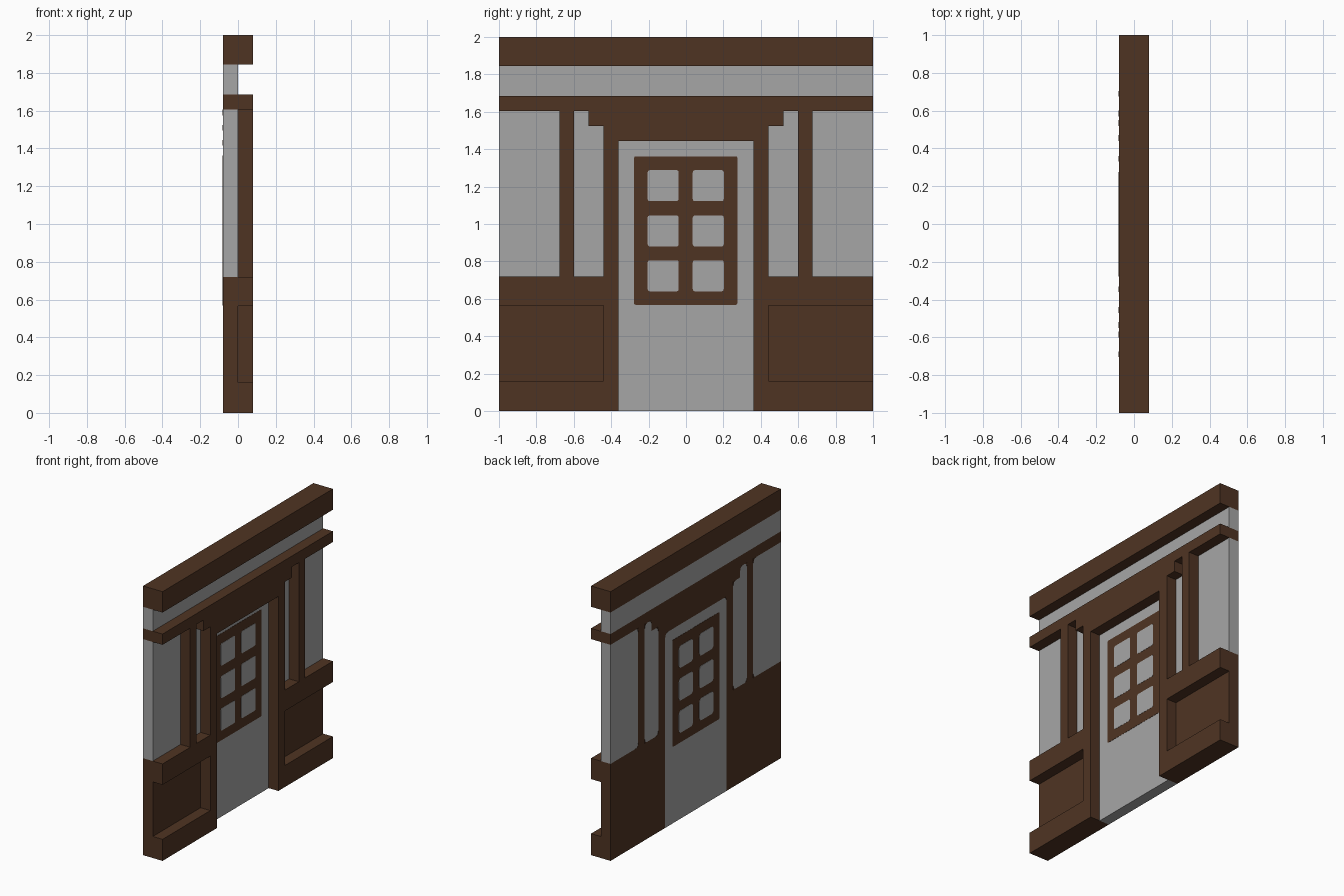
import bpy, bmesh, math

cube = bpy.data.objects.get("Cube")
if cube:
    bpy.data.objects.remove(cube, do_unlink=True)


def make_material(name, rgb):
    m = bpy.data.materials.new(name)
    m.use_nodes = True
    m.diffuse_color = (*rgb, 1)
    b = next(n for n in m.node_tree.nodes if n.type == 'BSDF_PRINCIPLED')
    b.inputs["Base Color"].default_value = (*rgb, 1)
    b.inputs["Roughness"].default_value = 0.9
    return m


WOOD = make_material("dark brown wood", (0.078, 0.034, 0.0165))
PALE = make_material("pale grey panel", (0.38, 0.38, 0.38))

BACK, MID, FRONT = -0.08, 0.0, 0.08   # wall depth along x
SKIN = 0.0015                         # thickness of surface details


def prism(name, outline, x0, x1, mat):
    """Extrude a (y, z) outline from x0 to x1."""
    bm = bmesh.new()
    face = bm.faces.new([bm.verts.new((x0, y, z)) for y, z in outline])
    ext = bmesh.ops.extrude_face_region(bm, geom=[face])
    for v in ext["geom"]:
        if isinstance(v, bmesh.types.BMVert):
            v.co.x = x1
    bmesh.ops.recalc_face_normals(bm, faces=bm.faces)
    me = bpy.data.meshes.new(name)
    bm.to_mesh(me)
    bm.free()
    me.materials.append(mat)
    ob = bpy.data.objects.new(name, me)
    bpy.context.collection.objects.link(ob)
    return ob


def box(name, y0, y1, z0, z1, x0, x1, mat):
    return prism(name, [(y0, z0), (y1, z0), (y1, z1), (y0, z1)], x0, x1, mat)


def rounded_plate(name, y0, y1, z0, z1, r, x0, x1, mat):
    pts = []
    corners = [(y1 - r, z1 - r), (y0 + r, z1 - r), (y0 + r, z0 + r), (y1 - r, z0 + r)]
    for i, (cy, cz) in enumerate(corners):
        for k in range(5):
            a = math.radians(90 * i + 22.5 * k)
            pts.append((cy + r * math.cos(a), cz + r * math.sin(a)))
    return prism(name, pts, x0, x1, mat)


def corner_fillet(name, y, z, sy, sz, r=0.03):
    """Wood filler rounding a back panel corner; sy, sz point into the panel."""
    pts = [(y, z)]
    for k in range(5):
        a = math.radians(22.5 * k)
        pts.append((y + sy * r * (1 - math.sin(a)), z + sz * r * (1 - math.cos(a))))
    return prism(name, pts, BACK - SKIN, BACK, WOOD)


# Full width beams and the pale band between them
box("top_beam", -1, 1, 1.845, 2.0, BACK, FRONT, WOOD)
box("upper_band", -1, 1, 1.685, 1.845, BACK, MID, PALE)
box("middle_beam", -1, 1, 1.605, 1.685, BACK, FRONT, WOOD)

# Stepped lintel over the door
half = [(0.36, 1.445), (0.44, 1.445), (0.44, 1.525), (0.52, 1.525), (0.52, 1.605)]
prism("door_lintel", half + [(-y, z) for y, z in reversed(half)], BACK, FRONT, WOOD)

# Door leaf
box("door_leaf", -0.36, 0.36, 0, 1.445, BACK, MID, PALE)


# Both sides of the doorway
def side_box(name, s, y0, y1, *rest):
    box(name, *sorted((s * y0, s * y1)), *rest)


for side, s in (("left", 1), ("right", -1)):
    # Wooden framing
    side_box(f"door_post_{side}", s, 0.36, 0.44, 0, 1.445, BACK, FRONT, WOOD)
    side_box(f"bottom_rail_{side}", s, 0.44, 1, 0, 0.16, BACK, FRONT, WOOD)
    side_box(f"lower_panel_{side}", s, 0.44, 1, 0.16, 0.565, BACK, MID, WOOD)
    side_box(f"waist_rail_{side}", s, 0.44, 1, 0.565, 0.72, BACK, FRONT, WOOD)
    side_box(f"slim_post_{side}", s, 0.60, 0.675, 0.72, 1.605, BACK, FRONT, WOOD)
    # Pale infill
    narrow = [(0.44, 0.72), (0.60, 0.72), (0.60, 1.605), (0.52, 1.605),
              (0.52, 1.525), (0.44, 1.525)]
    prism(f"narrow_panel_{side}", [(s * y, z) for y, z in narrow], BACK, MID, PALE)
    side_box(f"wide_panel_{side}", s, 0.675, 1, 0.72, 1.605, BACK, MID, PALE)
    # Softened panel corners on the back
    for i, (y, z, sy, sz) in enumerate([
            (0.36, 1.445, -1, -1), (0.675, 0.72, 1, 1), (0.675, 1.605, 1, -1),
            (0.44, 0.72, 1, 1), (0.60, 0.72, -1, 1), (0.60, 1.605, -1, -1),
            (0.52, 1.605, 1, -1), (0.44, 1.525, 1, -1)]):
        corner_fillet(f"back_corner_{side}_{i + 1}", s * y, z, s * sy, sz)

# Six pane window on both faces of the door
for face, x, d, r in (("front", MID, 1, 0.012), ("back", BACK, -1, 0.025)):
    rounded_plate(f"window_frame_{face}", -0.278, 0.275, 0.568, 1.362, 0.01,
                  x, x + d * SKIN, WOOD)
    for row, z in enumerate((0.64, 0.88, 1.122)):
        for col, y in enumerate((-0.205, 0.036)):
            rounded_plate(f"window_pane_{face}_{row + 1}_{col + 1}", y, y + 0.166,
                          z, z + 0.166, r, x, x + d * 2 * SKIN, PALE)
